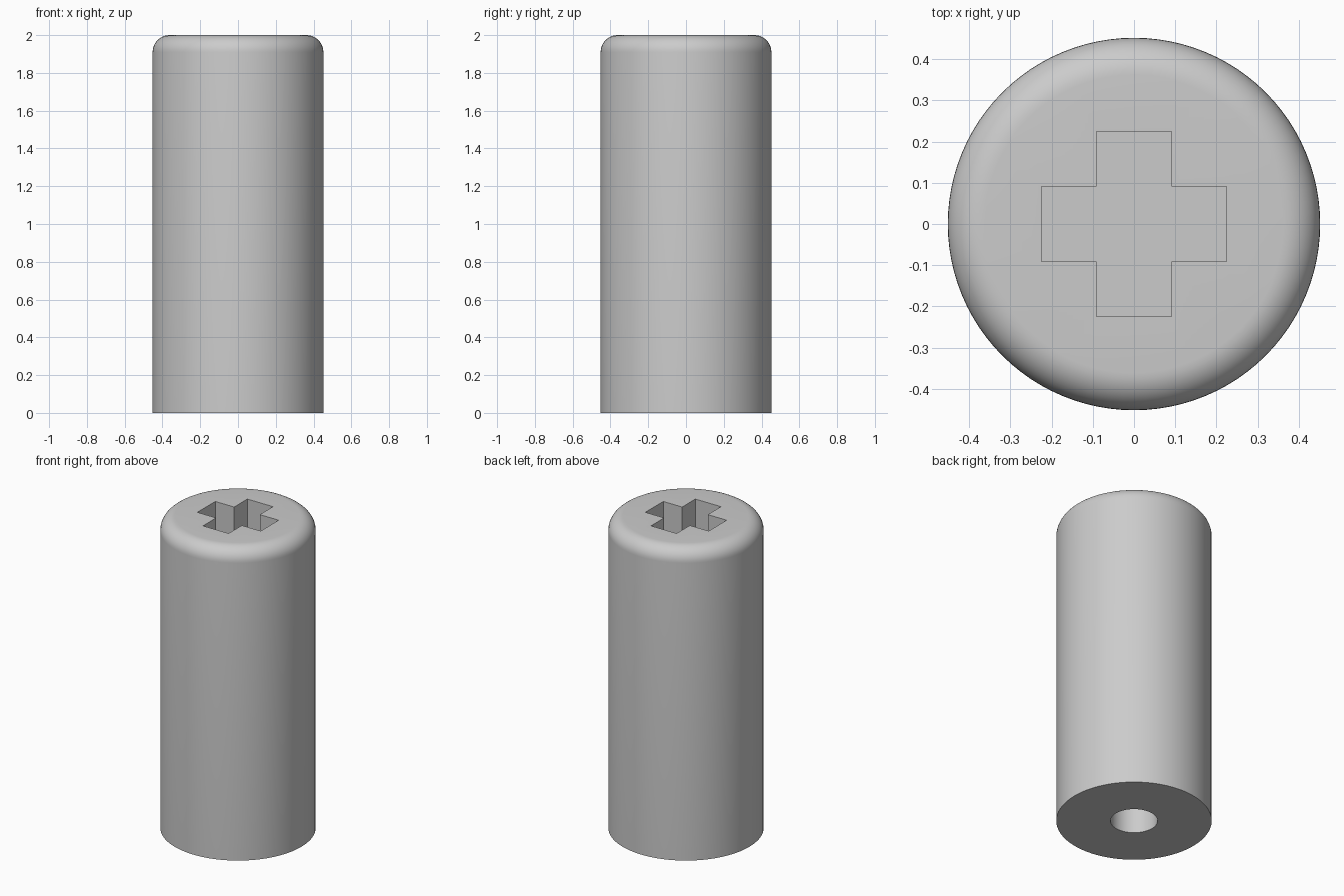
import bpy, bmesh, math

cube = bpy.data.objects.get("Cube")
if cube:
    bpy.data.objects.remove(cube, do_unlink=True)

RADIUS, HEIGHT, FILLET = 0.452, 2.0, 0.09
HOLE_RADIUS, HOLE_DEPTH = 0.137, 0.9
ARM, HALF_WIDTH, SOCKET_DEPTH = 0.225, 0.091, 0.45

grey = bpy.data.materials.new("plain_grey")
grey.use_nodes = True
colour = (0.6, 0.6, 0.6, 1)
grey.diffuse_color = colour
grey.node_tree.nodes["Principled BSDF"].inputs["Base Color"].default_value = colour


def add_object(name, bm):
    bmesh.ops.recalc_face_normals(bm, faces=bm.faces)
    mesh = bpy.data.meshes.new(name)
    bm.to_mesh(mesh)
    bm.free()
    mesh.materials.append(grey)
    obj = bpy.data.objects.new(name, mesh)
    bpy.context.collection.objects.link(obj)
    return obj


# Body: turned profile with a rounded top rim and a blind hole in the base
profile = [(0, HOLE_DEPTH), (HOLE_RADIUS, HOLE_DEPTH), (HOLE_RADIUS, 0), (RADIUS, 0)]
for i in range(11):
    a = math.radians(9 * i)
    profile.append((RADIUS - FILLET + FILLET * math.cos(a),
                    HEIGHT - FILLET + FILLET * math.sin(a)))
profile.append((0, HEIGHT))

bm = bmesh.new()
verts = [bm.verts.new((r, 0, z)) for r, z in profile]
edges = [bm.edges.new(pair) for pair in zip(verts, verts[1:])]
bmesh.ops.spin(bm, geom=verts + edges, cent=(0, 0, 0), axis=(0, 0, 1),
               angle=math.tau, steps=96, use_duplicate=False)
bmesh.ops.remove_doubles(bm, verts=bm.verts, dist=0.0001)
body = add_object("cylinder_body", bm)

# Cross-shaped cutter for the socket in the top
bm = bmesh.new()
quarter = [(ARM, -HALF_WIDTH), (ARM, HALF_WIDTH), (HALF_WIDTH, HALF_WIDTH)]
outline = []
for turn in range(4):
    for x, y in quarter:
        for _ in range(turn):
            x, y = -y, x
        outline.append(bm.verts.new((x, y, HEIGHT - SOCKET_DEPTH)))
base = bm.faces.new(outline)
top = bmesh.ops.extrude_face_region(bm, geom=[base])
bmesh.ops.translate(bm, vec=(0, 0, SOCKET_DEPTH + 0.2),
                    verts=[v for v in top["geom"] if isinstance(v, bmesh.types.BMVert)])
cutter = add_object("cross_socket_cutter", bm)

# Cut the socket, then bake it and remove the cutter
bpy.ops.object.select_all(action="DESELECT")
body.select_set(True)
bpy.context.view_layer.objects.active = body
cut = body.modifiers.new("cross_socket", "BOOLEAN")
cut.operation = "DIFFERENCE"
cut.solver = "EXACT"
cut.object = cutter
bpy.ops.object.modifier_apply(modifier=cut.name)
bpy.data.objects.remove(cutter, do_unlink=True)
bpy.ops.object.shade_smooth_by_angle(angle=math.radians(30))
